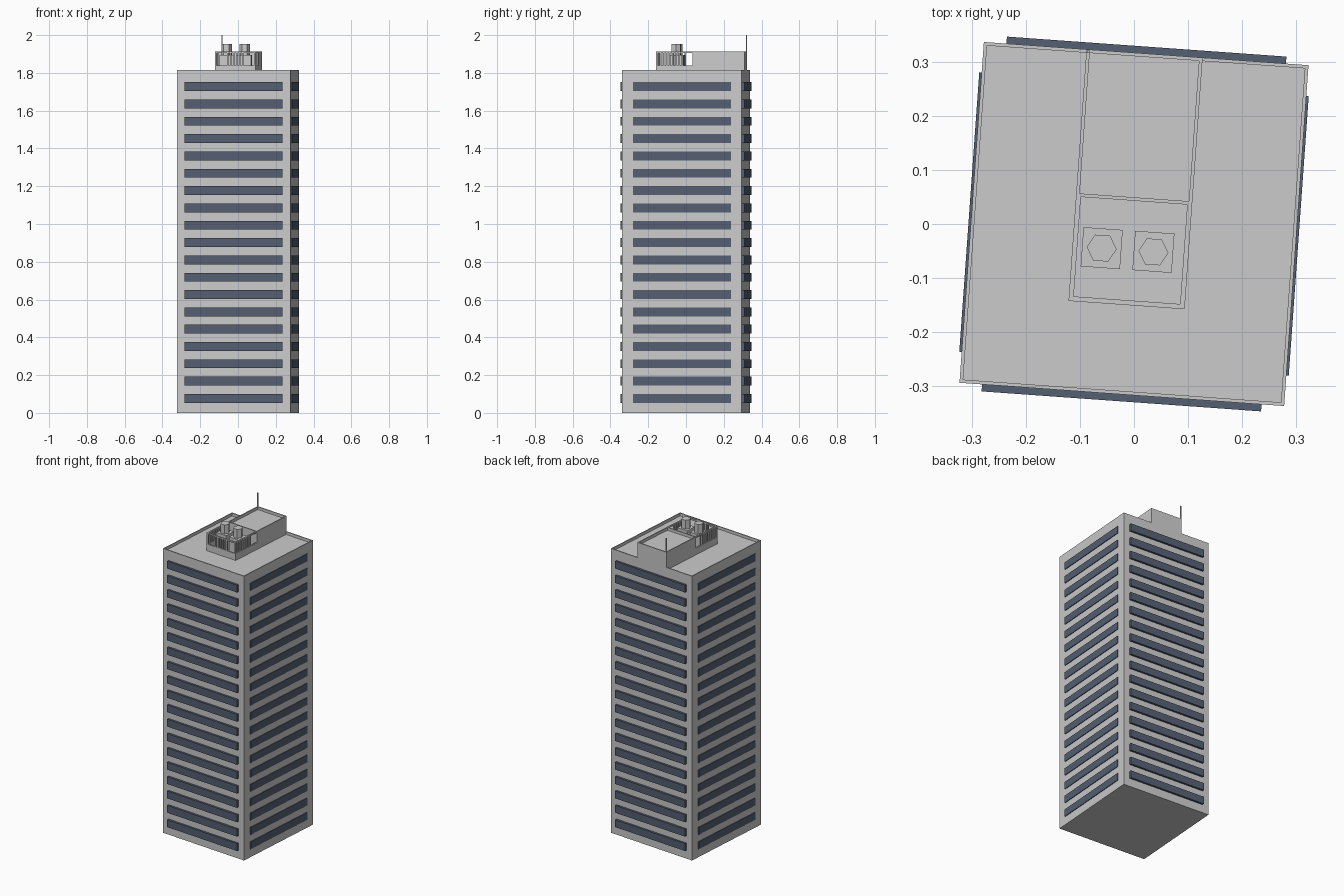
import bpy, bmesh, math
from mathutils import Matrix

if "Cube" in bpy.data.objects:
    bpy.data.objects.remove(bpy.data.objects["Cube"])

TURN = math.radians(-4.09)          # whole building is turned slightly
HX, HY, TOP, ROOF = 0.302, 0.317, 1.815, 1.797
PX0, PX1, PY0, PYM, PY1, PTOP = -0.111, 0.105, -0.151, 0.043, 0.317, 1.912
RIM = 0.009


def material(name, rgb):
    m = bpy.data.materials.new(name)
    m.diffuse_color = (*rgb, 1)
    m.use_nodes = True
    m.node_tree.nodes["Principled BSDF"].inputs["Base Color"].default_value = m.diffuse_color
    return m


CONCRETE = material("light_concrete", (0.60, 0.60, 0.60))
GLASS = material("blue_grey_glass", (0.09, 0.115, 0.165))


def finish(name, bm, mat):
    me = bpy.data.meshes.new(name)
    bm.to_mesh(me)
    bm.free()
    me.materials.append(mat)
    ob = bpy.data.objects.new(name, me)
    ob.rotation_euler.z = TURN
    bpy.context.collection.objects.link(ob)
    return ob


def add_box(bm, x0, x1, y0, y1, z0, z1):
    mat = (Matrix.Translation(((x0 + x1) / 2, (y0 + y1) / 2, (z0 + z1) / 2))
           @ Matrix.Diagonal((x1 - x0, y1 - y0, z1 - z0, 1)))
    return bmesh.ops.create_cube(bm, size=1, matrix=mat)["verts"]


def boxes(name, mat, items):
    bm = bmesh.new()
    for b in items:
        add_box(bm, *b)
    return finish(name, bm, mat)


def tray(name, mat, dims, depth):
    """Box whose top is sunk inside a thin parapet."""
    bm = bmesh.new()
    add_box(bm, *dims)
    bm.normal_update()
    top = max(bm.faces, key=lambda f: f.calc_center_median().z)
    for d in (0, -depth):           # inset the rim, then drop the roof
        if d == 0:
            bmesh.ops.inset_region(bm, faces=[top], thickness=RIM)
        else:
            ext = bmesh.ops.extrude_face_region(bm, geom=[top])
            vs = [g for g in ext["geom"] if isinstance(g, bmesh.types.BMVert)]
            bmesh.ops.translate(bm, verts=vs, vec=(0, 0, d))
            if top.is_valid:
                bmesh.ops.delete(bm, geom=[top], context="FACES_ONLY")
    bmesh.ops.recalc_face_normals(bm, faces=bm.faces[:])
    return finish(name, bm, mat)


# Tower with parapet roof
tray("tower", CONCRETE, (-HX, HX, -HY, HY, 0, TOP), TOP - ROOF)

# Window bands, nineteen floors on four sides
W, IN = 0.26, 0.003
bands = []
for i in range(19):
    z0 = 0.053 + i * 0.0917
    z1 = z0 + 0.047
    for s in (-1, 1):
        ya, yb = sorted((s * (HY - IN), s * (HY + 0.013)))
        xa, xb = sorted((s * (HX - IN), s * (HX + 0.0045)))
        bands.append((-W, W, ya, yb, z0, z1))
        bands.append((xa, xb, -W, W, z0, z1))
boxes("window_bands", GLASS, bands)

# Rooftop plant room, flush with the back wall
tray("plant_room", CONCRETE, (PX0, PX1, PYM, PY1, ROOF - 0.002, PTOP), 0.018)

# Open louvred enclosure in front of the plant room
Z0, SILL, HEAD = ROOF - 0.002, 1.84, 1.904
screen = []
for za, zb in ((Z0, SILL), (HEAD, PTOP)):
    screen.append((PX0, PX1, PY0, PY0 + RIM, za, zb))
    for x in (PX0, PX1 - RIM):
        screen.append((x, x + RIM, PY0 + RIM, PYM, za, zb))
for x in (PX0, PX1 - RIM):          # corner posts and side slats
    screen.append((x, x + RIM, PY0, PY0 + RIM, SILL, HEAD))
    for i in range(8):
        y = -0.132 + i * 0.0165
        screen.append((x, x + RIM, y, y + 0.008, SILL, HEAD))
for i in range(6):                  # front slats between two wide openings
    x = -0.048 + i * 0.0158
    screen.append((x, x + 0.008, PY0, PY0 + RIM, SILL, HEAD))
boxes("louvre_screen", CONCRETE, screen)

# Two cooling units with hexagonal fan stacks
for n, x in enumerate((-0.0566, 0.0396), 1):
    bm = bmesh.new()
    y, h = -0.049, 0.0365
    add_box(bm, x - h, x + h, y - h, y + h, Z0, 1.895)
    bmesh.ops.create_cone(bm, cap_ends=True, segments=6, radius1=0.0278,
                          radius2=0.0278, depth=0.062,
                          matrix=Matrix.Translation((x, y, 1.921))
                          @ Matrix.Rotation(math.pi / 2, 4, "Z"))
    # turn the stacks so a corner points sideways
    stack = bm.verts[8:] if hasattr(bm.verts, "ensure_lookup_table") and not bm.verts.ensure_lookup_table() else []
    ang = max(abs(v.co.x - x) for v in stack)
    if ang < 0.026:
        bmesh.ops.rotate(bm, verts=stack, cent=(x, y, 0),
                         matrix=Matrix.Rotation(math.pi / 6, 3, "Z"))
    finish(f"cooling_unit_{n}", bm, CONCRETE)

# Antenna mast on the back corner of the plant room
boxes("antenna_mast", CONCRETE, [(-0.1095, -0.1045, 0.3105, 0.3155, 1.90, 2.0)])
